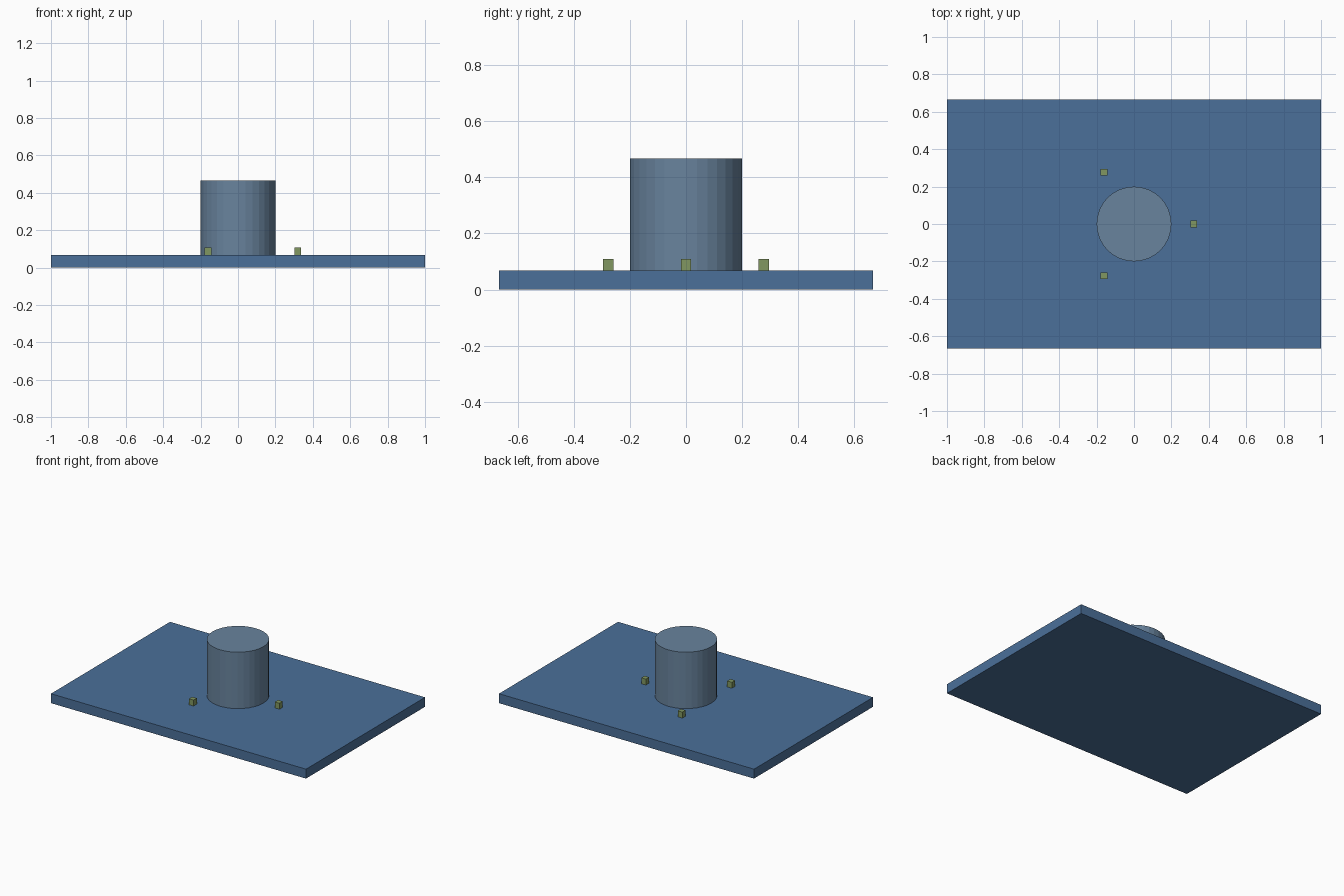
import bpy
from math import cos, sin, tau

if "Cube" in bpy.data.objects:
    bpy.data.objects.remove(bpy.data.objects["Cube"])

PLATE_H = 0.067


def paint(obj, name, color):
    mat = bpy.data.materials.get(name) or bpy.data.materials.new(name)
    mat.diffuse_color = (*color, 1)
    mat.use_nodes = True
    mat.node_tree.nodes["Principled BSDF"].inputs["Base Color"].default_value = mat.diffuse_color
    obj.data.materials.append(mat)


def box(name, size, x, y, bottom):
    bpy.ops.mesh.primitive_cube_add(size=1, location=(x, y, bottom + size[2] / 2))
    obj = bpy.context.object
    obj.name = name
    obj.scale = size
    bpy.ops.object.transform_apply(location=False, rotation=False, scale=True)
    return obj


# Base plate
plate = box("base_plate", (2, 1.333, PLATE_H), 0, 0, 0)
paint(plate, "plate_blue", (0.07, 0.16, 0.32))

# Central post
bpy.ops.mesh.primitive_cylinder_add(vertices=32, radius=0.2, depth=0.4,
                                    location=(0, 0, PLATE_H + 0.2))
post = bpy.context.object
post.name = "central_post"
paint(post, "post_blue_grey", (0.14, 0.23, 0.34))

# Three small pegs spaced evenly around the post
for i in range(3):
    a = i * tau / 3
    peg = box(f"peg_{i + 1}", (0.036, 0.036, 0.042),
              0.32 * cos(a), 0.32 * sin(a), PLATE_H)
    paint(peg, "peg_green", (0.22, 0.31, 0.12))
